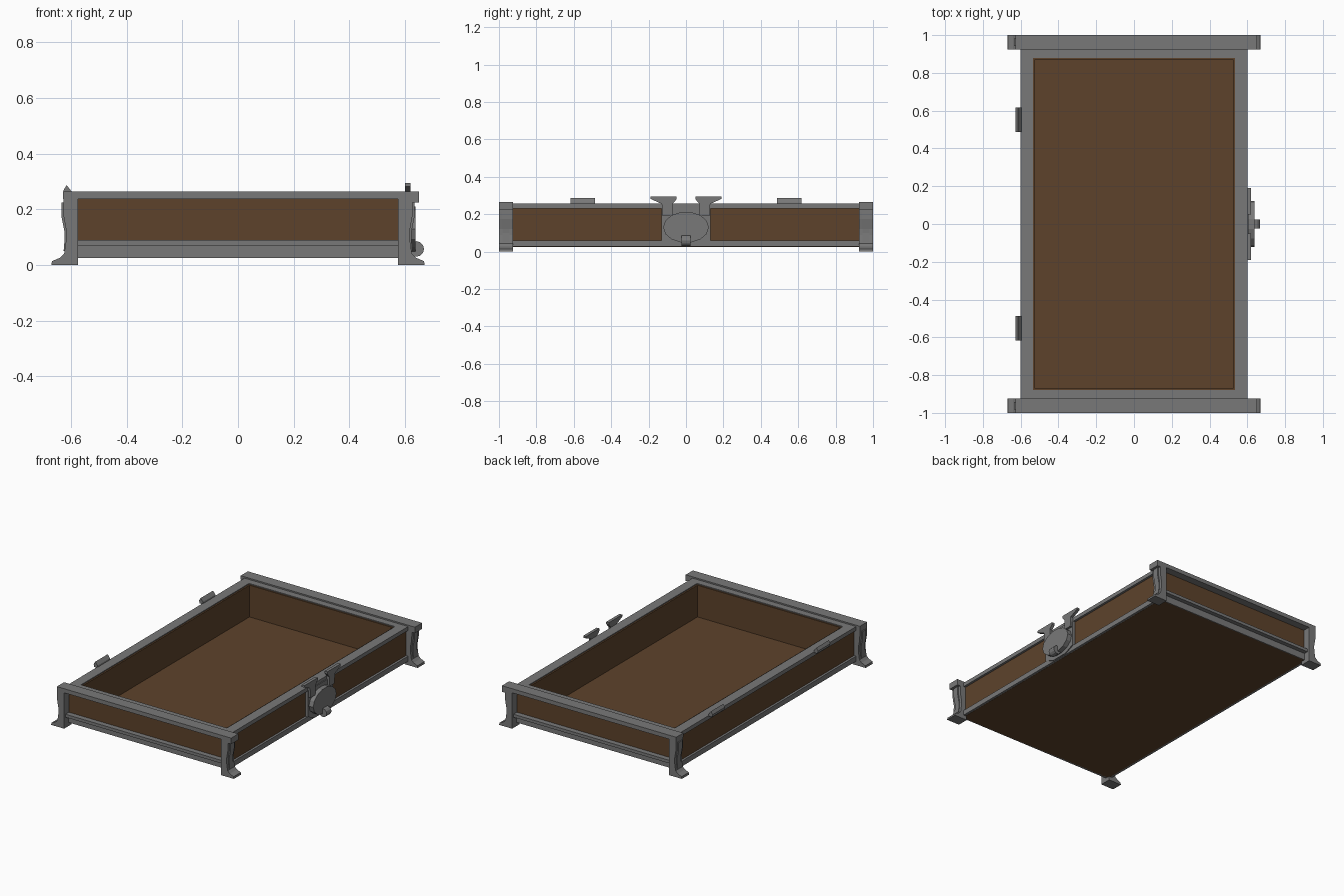
import bpy, bmesh, math

if "Cube" in bpy.data.objects:
    bpy.data.objects.remove(bpy.data.objects["Cube"])


def material(name, rgb):
    m = bpy.data.materials.new(name)
    m.diffuse_color = (*rgb, 1)
    m.use_nodes = True
    m.node_tree.nodes["Principled BSDF"].inputs["Base Color"].default_value = m.diffuse_color
    return m


METAL = material("grey_metal", (0.19, 0.19, 0.19))
WOOD = material("brown_wood", (0.11, 0.055, 0.024))


def finish(name, bm, mat):
    bmesh.ops.recalc_face_normals(bm, faces=bm.faces)
    me = bpy.data.meshes.new(name)
    bm.to_mesh(me)
    bm.free()
    me.materials.append(mat)
    ob = bpy.data.objects.new(name, me)
    bpy.context.collection.objects.link(ob)
    return ob


def extrude(name, pts, axis, a, b, mat=METAL):
    """Prism: axis 'x' takes (y, z) points, axis 'y' takes (x, z) points."""
    bm = bmesh.new()
    put = (lambda p, t: (t, p[0], p[1])) if axis == 'x' else (lambda p, t: (p[0], t, p[1]))
    lo = [bm.verts.new(put(p, a)) for p in pts]
    hi = [bm.verts.new(put(p, b)) for p in pts]
    bm.faces.new(lo)
    bm.faces.new(hi[::-1])
    n = len(pts)
    for i in range(n):
        bm.faces.new((lo[i], lo[(i + 1) % n], hi[(i + 1) % n], hi[i]))
    return finish(name, bm, mat)


def box(name, x0, x1, y0, y1, z0, z1, mat=METAL):
    return extrude(name, [(x0, z0), (x1, z0), (x1, z1), (x0, z1)], 'y', y0, y1, mat)


# Wooden tray: floor and four walls
box("floor", -0.585, 0.585, -0.95, 0.95, 0.025, 0.04, WOOD)
for s, side in ((-1, "left"), (1, "right")):
    a, b = sorted((s * 0.525, s * 0.585))
    box(side + "_wall", a, b, -0.95, 0.95, 0.04, 0.25, WOOD)
for s, side in ((-1, "front"), (1, "back")):
    a, b = sorted((s * 0.87, s * 0.95))
    box(side + "_wall", -0.525, 0.525, a, b, 0.04, 0.25, WOOD)

# Long side rails, top and bottom
for s, side in ((-1, "left"), (1, "right")):
    a, b = sorted((s * 0.535, s * 0.60))
    box(side + "_top_rail", a, b, -0.94, 0.94, 0.23, 0.256)
    a, b = sorted((s * 0.58, s * 0.60))
    box(side + "_bottom_rail", a, b, -0.94, 0.94, 0.026, 0.06)

# End rails: raised bar, inner lip, stepped lower rail
for s, side in ((-1, "front"), (1, "back")):
    a, b = sorted((s * 0.925, s))
    box(side + "_top_bar", -0.628, 0.65, a, b, 0.238, 0.265)
    a, b = sorted((s * 0.88, s * 0.93))
    box(side + "_inner_lip", -0.59, 0.59, a, b, 0.235, 0.256)
    a, b = sorted((s * 0.94, s * 0.985))
    box(side + "_middle_rail", -0.59, 0.59, a, b, 0.07, 0.09)
    a, b = sorted((s * 0.94, s * 0.956))
    box(side + "_bottom_rail", -0.59, 0.59, a, b, 0.025, 0.07)

# Curved corner legs with flared feet
LEG = [(0.575, 0), (0.67, 0), (0.668, 0.014), (0.64, 0.026), (0.624, 0.042), (0.617, 0.09),
       (0.616, 0.12), (0.626, 0.175), (0.627, 0.215), (0.627, 0.24), (0.575, 0.24)]
RIB = [(0.60, 0.05), (0.626, 0.05), (0.622, 0.1), (0.623, 0.12), (0.634, 0.175),
       (0.634, 0.225), (0.60, 0.225)]
for sx in (-1, 1):
    for sy in (-1, 1):
        a, b = sorted((sy * 0.925, sy))
        name = ("back" if sy > 0 else "front") + ("_right" if sx > 0 else "_left")
        extrude(name + "_leg", [(sx * x, z) for x, z in LEG], 'y', a, b)
        extrude(name + "_leg_rib", [(sx * x, z) for x, z in RIB], 'y', a + 0.018, b - 0.018)
        if sx > 0:
            box(name + "_cap", 0.60, 0.65, a, b, 0.225, 0.24)

# Hinges on the left rail
for s, side in ((-1, "front"), (1, "back")):
    a, b = sorted((s * 0.487, s * 0.617))
    extrude(side + "_hinge", [(-0.595, 0.25), (-0.622, 0.25), (-0.627, 0.268), (-0.615, 0.287),
                              (-0.598, 0.265)], 'y', a, b)

# Latch on the right: backplate, two hooked arms, faceted disc and knob
extrude("latch_plate", [(-0.13, 0.235), (-0.13, 0.06), (-0.06, 0.03), (0.06, 0.03),
                        (0.13, 0.06), (0.13, 0.235)], 'x', 0.58, 0.606)
for s, side in ((-1, "front"), (1, "back")):
    arm = [(0.072, 0.19), (0.072, 0.255), (0.05, 0.28), (0.05, 0.295), (0.19, 0.295),
           (0.19, 0.282), (0.13, 0.255), (0.125, 0.19)]
    extrude(side + "_latch_arm", [(s * y, z) for y, z in arm], 'x', 0.60, 0.62)
disc = [(0.122 * math.cos(i * math.pi / 7), 0.13 + 0.083 * math.sin(i * math.pi / 7))
        for i in range(14)]
extrude("latch_disc", disc, 'x', 0.60, 0.637)
knob = [(0.64 + 0.028 * math.cos(i * math.pi / 6), 0.058 + 0.028 * math.sin(i * math.pi / 6))
        for i in range(12)]
extrude("latch_knob", knob, 'y', -0.025, 0.025)
